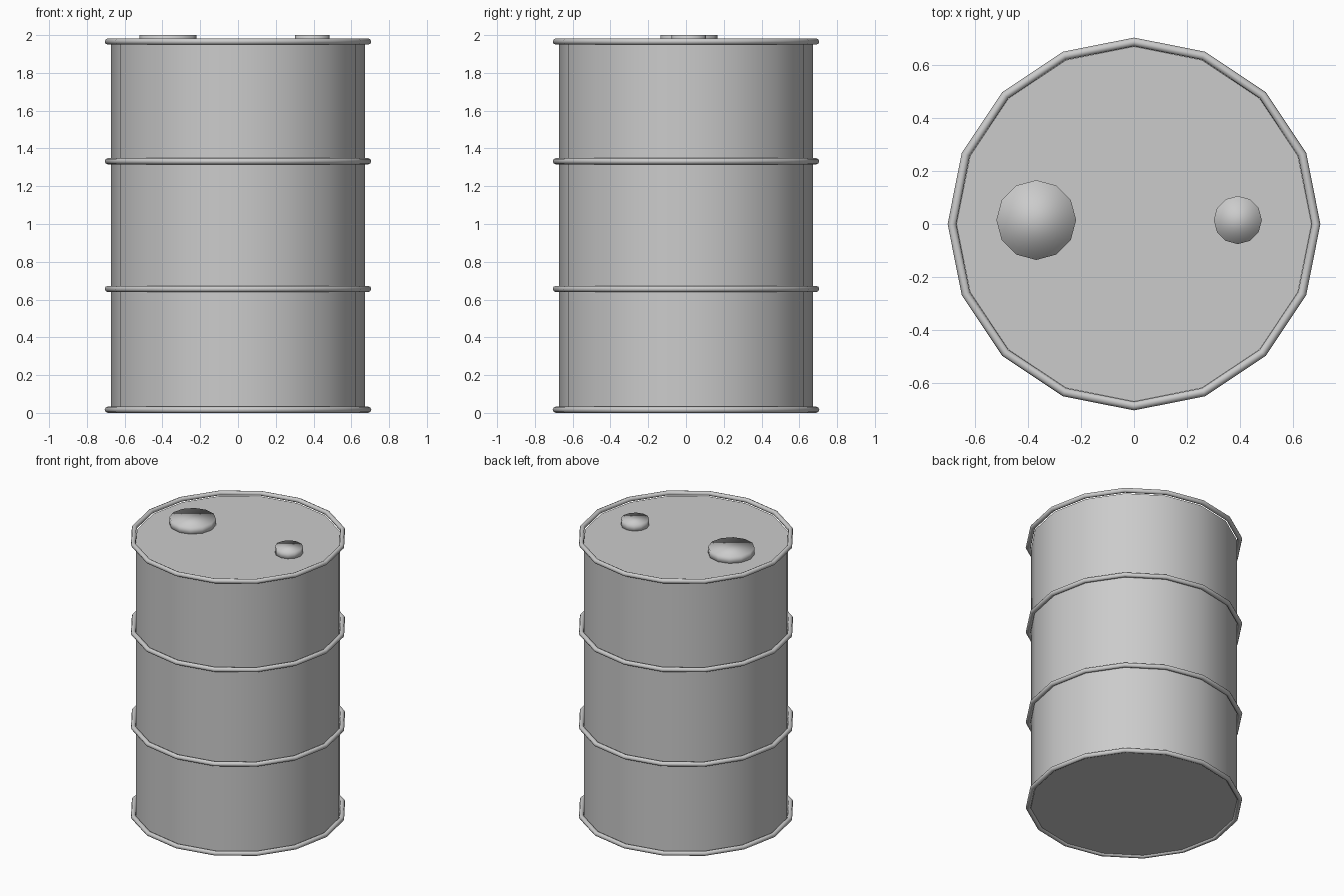
import bpy
import math

if "Cube" in bpy.data.objects:
    bpy.data.objects.remove(bpy.data.objects["Cube"])


def cylinder(name, sides, radius, z0, z1, x=0, y=0, angle=None):
    bpy.ops.mesh.primitive_cylinder_add(
        vertices=sides, radius=radius, depth=z1 - z0,
        location=(x, y, (z0 + z1) / 2))
    obj = bpy.context.object
    obj.name = name
    if angle is None:
        bpy.ops.object.shade_smooth()
    else:
        bpy.ops.object.shade_smooth_by_angle(angle=math.radians(angle))
    return obj


def hoop(name, z):
    bpy.ops.mesh.primitive_torus_add(
        major_segments=16, minor_segments=8,
        major_radius=0.689, minor_radius=0.0165, location=(0, 0, z))
    bpy.context.object.name = name
    bpy.ops.object.shade_smooth()


# Barrel shell with flat lid and base
cylinder("barrel_body", 16, 0.672, 0.012, 1.952, angle=40)

# Four raised hoops: two rims and two bands
for name, z in (("bottom_rim", 0.0165), ("lower_band", 0.656),
                ("upper_band", 1.332), ("top_rim", 1.966)):
    hoop(name, z)

# Two softly shaded bung caps on the lid
cylinder("large_bung", 12, 0.151, 1.94, 2.0, -0.37, 0.015)
cylinder("small_bung", 12, 0.091, 1.94, 2.0, 0.393, 0.015)
